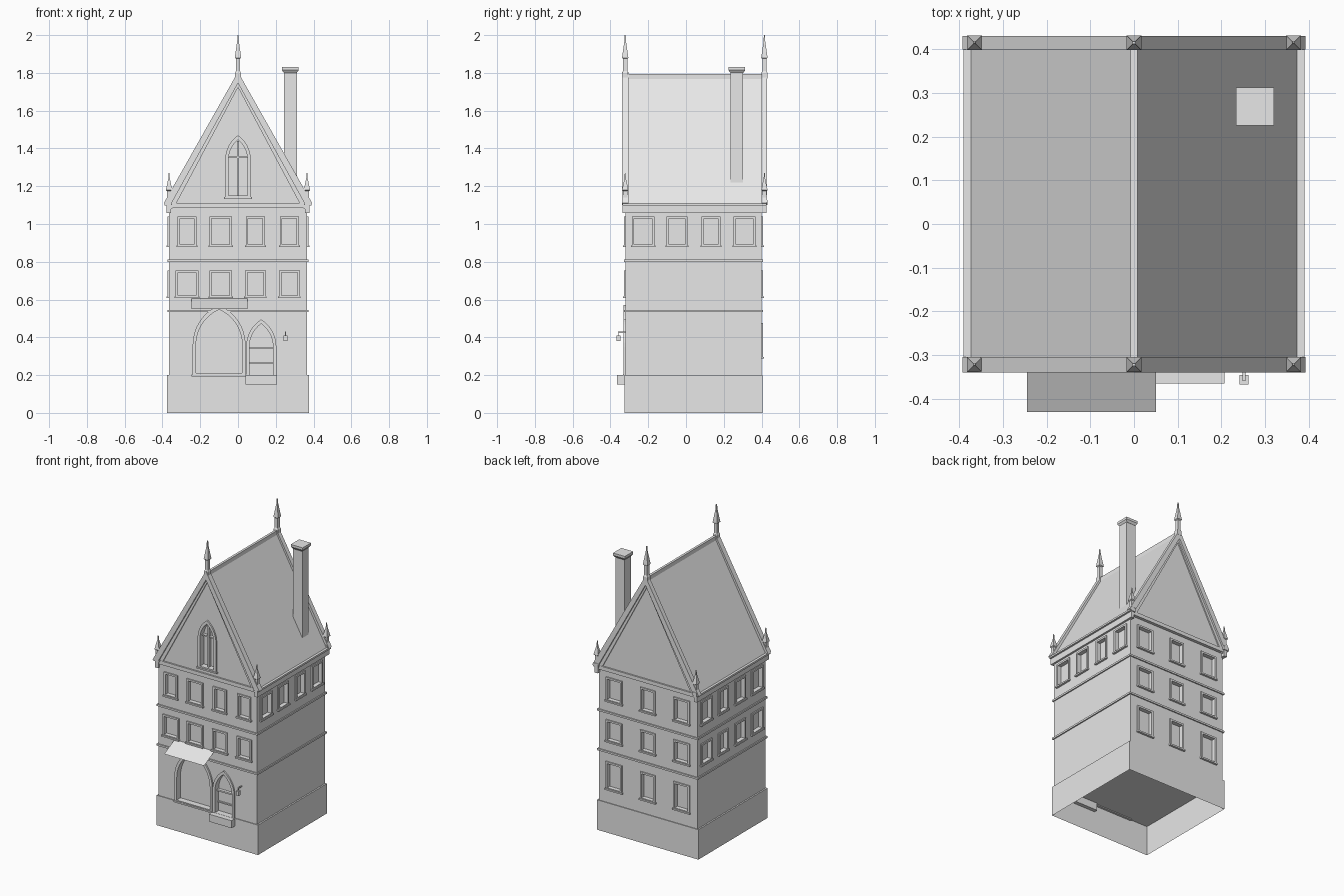
import bpy, bmesh, math
from mathutils import Vector

if "Cube" in bpy.data.objects:
    bpy.data.objects.remove(bpy.data.objects["Cube"])

stone = bpy.data.materials.new("pale_grey_stone")
stone.use_nodes = True
stone.diffuse_color = (0.8, 0.8, 0.8, 1)
stone.node_tree.nodes["Principled BSDF"].inputs["Base Color"].default_value = (0.8, 0.8, 0.8, 1)

HX, FRONT, BACK = 0.365, -0.32, 0.40   # wall planes
SIDES = {
    "front": lambda u, d, z: (u, FRONT - d, z),
    "back": lambda u, d, z: (u, BACK + d, z),
    "left": lambda u, d, z: (HX + d, u, z),
    "right": lambda u, d, z: (-HX - d, u, z),
}


def finish(name, bm, fix_normals=True):
    if fix_normals:
        bmesh.ops.recalc_face_normals(bm, faces=bm.faces[:])
    mesh = bpy.data.meshes.new(name)
    bm.to_mesh(mesh)
    bm.free()
    mesh.materials.append(stone)
    obj = bpy.data.objects.new(name, mesh)
    bpy.context.scene.collection.objects.link(obj)
    return obj


def bridge(bm, loops, closed=False):
    """Join successive vertex loops with quads."""
    n = len(loops[0])
    pairs = list(zip(loops, loops[1:])) + ([(loops[-1], loops[0])] if closed else [])
    for a, b in pairs:
        for i in range(n):
            j = (i + 1) % n
            bm.faces.new((a[i], a[j], b[j], b[i]))


def prism(bm, points_a, points_b):
    a = [bm.verts.new(p) for p in points_a]
    b = [bm.verts.new(p) for p in points_b]
    bridge(bm, [a, b])
    bm.faces.new(a)
    bm.faces.new(b)


def box(name, x0, x1, y0, y1, z0, z1):
    bm = bmesh.new()
    corners = [(x0, y0), (x1, y0), (x1, y1), (x0, y1)]
    prism(bm, [(x, y, z0) for x, y in corners], [(x, y, z1) for x, y in corners])
    return finish(name, bm)


def extrude_y(name, outline, y0, y1):
    bm = bmesh.new()
    prism(bm, [(x, y0, z) for x, z in outline], [(x, y1, z) for x, z in outline])
    return finish(name, bm)


def lathe_square(name, x, y, profile):
    """Stack of square sections: (half width, height)."""
    bm = bmesh.new()
    loops = [[bm.verts.new((x + sx * h, y + sy * h, z))
              for sx, sy in ((-1, -1), (1, -1), (1, 1), (-1, 1))] for h, z in profile]
    bridge(bm, loops)
    bm.faces.new(loops[0])
    bm.faces.new(loops[-1])
    return finish(name, bm)


def rect(c, w, z0, z1):
    return [(c - w / 2, z0), (c + w / 2, z0), (c + w / 2, z1), (c - w / 2, z1)]


def arch(c, w, z0, spring, top, n=8):
    a, h = w / 2, top - spring
    r = (h * h + a * a) / (2 * a)
    end = math.acos((r - a) / r)
    arc = [(a - r + r * math.cos(end * i / n), spring + r * math.sin(end * i / n))
           for i in range(n + 1)]
    right = [(c + u, z) for u, z in arc]
    left = [(c - u, z) for u, z in reversed(arc[:-1])]
    return [(c - a, z0), (c + a, z0)] + right + left


cutter_bm = bmesh.new()


def opening(name, side, outer, inner, proud=0.008, depth=0.02):
    """Raised frame around a recess cut in the wall."""
    put = SIDES[side]
    bm = bmesh.new()
    loops = [[bm.verts.new(put(u, d, z)) for u, z in line]
             for line, d in ((outer, -0.005), (outer, proud), (inner, proud), (inner, -depth / 2))]
    bridge(bm, loops, closed=True)
    finish(name + "_frame", bm)
    prism(cutter_bm, [put(u, -depth, z) for u, z in inner], [put(u, 0.03, z) for u, z in inner])


def sill(name, side, c, w, z, proud=0.014, high=0.01):
    a, b = SIDES[side](c - w / 2, -0.01, z), SIDES[side](c + w / 2, proud, z + high)
    lo, hi = [min(p) for p in zip(a, b)], [max(p) for p in zip(a, b)]
    box(name + "_sill", lo[0], hi[0], lo[1], hi[1], lo[2], hi[2])


def window_row(side, centres, widths, z0, z1):
    for c, w in zip(centres, widths):
        name = side + "_window"
        t = 0.012
        opening(name, side, rect(c, w, z0, z1), rect(c, w - 2 * t, z0 + t, z1 - t))
        sill(name, side, c, w + 0.01, z0 - 0.003)


# Plinth, open underneath
plinth = box("plinth", -0.375, 0.375, -0.325, 0.405, 0, 0.2)
bm = bmesh.new()
bm.from_mesh(plinth.data)
bmesh.ops.delete(bm, geom=[f for f in bm.faces if f.normal.z < -0.9], context='FACES_ONLY')
bm.to_mesh(plinth.data)
bm.free()

# Walls, string courses and roof
walls = box("walls", -HX, HX, FRONT, BACK, 0.199, 1.09)
courses = []
for z in (0.54, 0.805):
    e = 0.008
    courses.append(box("string_course", -HX - e, HX + e, FRONT - e, BACK + e, z - 0.006, z + 0.006))
roof = extrude_y("roof", [(0, 1.782), (-0.378, 1.102), (-HX, 1.085), (HX, 1.085), (0.378, 1.102)],
                 FRONT, BACK + 0.01)

# Windows
front_c, side_c = (-0.27, -0.092, 0.092, 0.272), (-0.227, -0.048, 0.132, 0.31)
window_row("front", front_c, (0.1, 0.12, 0.1, 0.1), 0.88, 1.04)
window_row("front", front_c, (0.12, 0.12, 0.11, 0.11), 0.61, 0.755)
for side in ("left", "right"):
    window_row(side, side_c, (0.12, 0.11, 0.1, 0.115), 0.88, 1.04)
window_row("right", side_c, (0.12, 0.11, 0.1, 0.115), 0.61, 0.755)
for z0, z1 in ((0.29, 0.475), (0.61, 0.755), (0.88, 1.04)):
    window_row("back", (-0.25, 0, 0.25), (0.12, 0.11, 0.12), z0, z1)

# Shop arch, door and gable window
opening("shop_arch", "front", arch(-0.1, 0.28, 0.2, 0.36, 0.57),
        arch(-0.1, 0.245, 0.21, 0.36, 0.547), 0.01, 0.03)
sill("shop_arch", "front", -0.1, 0.29, 0.193)
opening("door", "front", arch(0.123, 0.16, 0.2, 0.35, 0.495),
        arch(0.123, 0.125, 0.201, 0.35, 0.472), 0.01, 0.03)
box("door_transom", 0.055, 0.19, -0.31, -0.285, 0.34, 0.35)
box("door_rail", 0.055, 0.19, -0.3, -0.285, 0.26, 0.268)
opening("gable_window", "front", arch(0, 0.135, 1.14, 1.34, 1.47),
        arch(0, 0.1, 1.152, 1.34, 1.446), 0.01, 0.03)
sill("gable_window", "front", 0, 0.15, 1.133)
box("gable_mullion", -0.005, 0.005, -0.315, -0.285, 1.145, 1.44)
box("gable_transom", -0.055, 0.055, -0.31, -0.285, 1.35, 1.358)

# Cut the recesses
cutter = finish("opening_cutter", cutter_bm)
cutter.hide_render = True
for obj in [walls, roof] + courses:
    mod = obj.modifiers.new("openings", 'BOOLEAN')
    mod.operation, mod.solver, mod.object = 'DIFFERENCE', 'EXACT', cutter
    cut = bpy.data.meshes.new_from_object(obj.evaluated_get(bpy.context.evaluated_depsgraph_get()))
    obj.modifiers.clear()
    obj.data = cut
bpy.data.objects.remove(cutter)

# Eaves, ridge and gable copings
for s in (-1, 1):
    x0, x1 = sorted((s * 0.355, s * 0.378))
    box("eaves_cornice", x0, x1, -0.335, 0.425, 1.058, 1.1)
    x0, x1 = sorted((s * 0.37, s * 0.39))
    box("gutter", x0, x1, -0.335, 0.425, 1.098, 1.11)
box("ridge_cap", -0.008, 0.008, -0.33, 0.42, 1.765, 1.795)
coping = [(0, 1.805), (-0.393, 1.11), (-0.372, 1.1), (-0.352, 1.11),
          (0, 1.745), (0.352, 1.11), (0.372, 1.1), (0.393, 1.11)]
lip = [(x * 0.96, z - 0.022) for x, z in coping]
for y0, y1, wall, out in ((-0.34, -0.305, FRONT, -1), (0.40, 0.43, BACK + 0.01, 1)):
    extrude_y("gable_coping", coping, y0, y1)
    extrude_y("gable_moulding", lip, *sorted((wall - out * 0.005, wall + out * 0.008)))
    box("gable_cornice", -0.372, 0.372, *sorted((wall - out * 0.02, wall + out * 0.01)), 1.085, 1.11)

# Finials
for y in (-0.322, 0.415):
    lathe_square("ridge_finial", 0, y, [(0.016, 1.77), (0.016, 1.8), (0.011, 1.81), (0.011, 1.875),
                 (0.017, 1.88), (0.004, 1.97), (0.003, 2.0)])
    for x in (-0.365, 0.365):
        lathe_square("corner_finial", x, y, [(0.016, 1.1), (0.016, 1.125), (0.011, 1.132),
                     (0.011, 1.175), (0.017, 1.18), (0.004, 1.24), (0.002, 1.27)])

# Chimney
box("chimney", 0.243, 0.312, 0.235, 0.302, 1.2, 1.812)
lathe_square("chimney_cap", 0.277, 0.269, [(0.034, 1.8), (0.044, 1.814), (0.044, 1.83)])

# Awning sheet
bm = bmesh.new()
bm.faces.new([bm.verts.new(p) for p in ((-0.245, -0.43, 0.55), (0.05, -0.43, 0.55),
                                        (0.05, -0.32, 0.605), (-0.245, -0.32, 0.605))])
finish("awning", bm, False)

# Doorstep and lamp
box("doorstep", 0.04, 0.207, -0.365, -0.3, 0.15, 0.2)
box("lamp", 0.241, 0.262, -0.367, -0.346, 0.38, 0.41)
box("lamp_hanger", 0.25, 0.254, -0.358, -0.354, 0.41, 0.43)
box("lamp_bracket", 0.249, 0.255, -0.36, -0.315, 0.424, 0.43)
